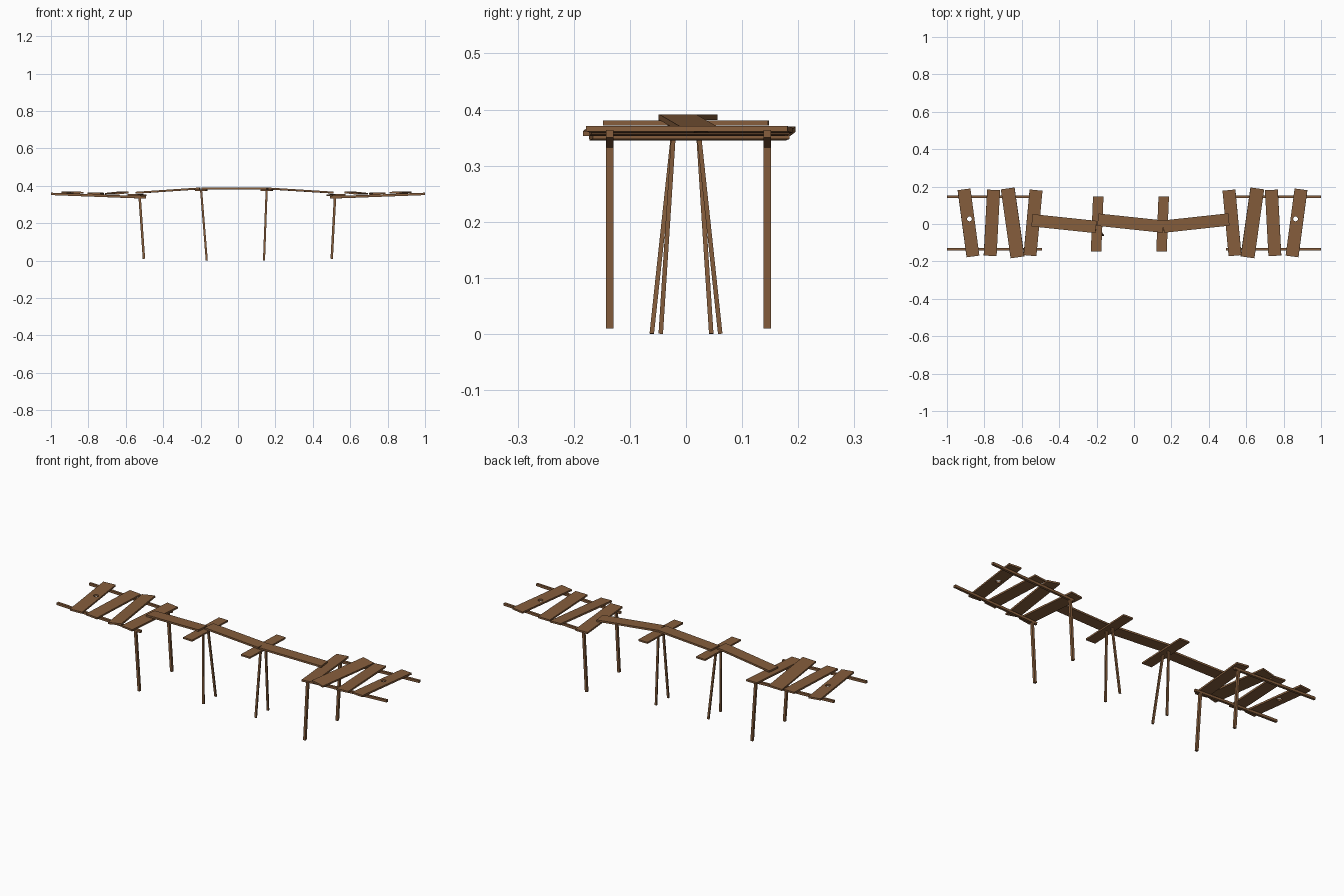
import bpy, bmesh, math
from mathutils import Matrix, Vector

if "Cube" in bpy.data.objects:
    bpy.data.objects.remove(bpy.data.objects["Cube"])

wood = bpy.data.materials.new("brown wood")
wood.diffuse_color = (0.235, 0.11, 0.045, 1)
wood.use_nodes = True
wood.node_tree.nodes["Principled BSDF"].inputs["Base Color"].default_value = wood.diffuse_color


def box(name, size, matrix):
    """Box of the given size placed by a matrix."""
    bm = bmesh.new()
    bmesh.ops.create_cube(bm, size=1, matrix=matrix @ Matrix.Diagonal((*size, 1)))
    me = bpy.data.meshes.new(name)
    bm.to_mesh(me)
    bm.free()
    me.materials.append(wood)
    ob = bpy.data.objects.new(name, me)
    bpy.context.collection.objects.link(ob)
    return ob


def beam(name, a, b, width, thick, up=(0, 0, 1)):
    """Box whose centre line runs from a to b."""
    a, b = Vector(a), Vector(b)
    x = (b - a).normalized()
    y = Vector(up).cross(x).normalized()
    rot = Matrix((x, y, x.cross(y))).transposed().to_4x4()
    return box(name, ((b - a).length, width, thick), Matrix.Translation((a + b) / 2) @ rot)


def cut_hole(ob, x, y, r):
    """Round hole straight through a plank."""
    bpy.ops.mesh.primitive_cylinder_add(vertices=12, radius=r, depth=0.2, location=(x, y, 0.365))
    cutter = bpy.context.object
    cutter.name = "hole_cutter"
    cutter.data.materials.append(wood)
    cutter.hide_render = True
    cutter.hide_set(True)
    mod = ob.modifiers.new("hole", 'BOOLEAN')
    mod.operation = 'DIFFERENCE'
    mod.solver = 'EXACT'
    mod.object = cutter


# Landing planks: x, z, width, length, turn, pitch (degrees, for the right end)
PLANKS = [(0.877, 0.3645, 0.069, 0.362, -7.6, -2.2),
          (0.752, 0.3595, 0.069, 0.353, 3.0, -2.2),
          (0.641, 0.3610, 0.074, 0.372, -8.1, 6.0),
          (0.532, 0.3510, 0.069, 0.352, 5.3, -2.2)]
for s, side in ((-1, "left"), (1, "right")):
    for i, (x, z, w, l, turn, pitch) in enumerate(PLANKS):
        m = (Matrix.Translation((s * x - 0.008, 0.006, z))
             @ Matrix.Rotation(math.radians(s * turn), 4, 'Z')
             @ Matrix.Rotation(math.radians(s * pitch), 4, 'Y'))
        plank = box(f"{side}_landing_plank_{i + 1}", (w, l, 0.0095), m)
        if i == 0:
            cut_hole(plank, s * 0.872 - 0.008, 0.027, 0.013)
    # Landing rails and the posts at their inner ends
    for y, end, inner in ((-0.136, "front", 0.492), (0.145, "back", 0.50)):
        beam(f"{side}_{end}_rail", (s, y, 0.357), (s * inner, y, 0.338), 0.013, 0.013)
        top = -0.526 if s < 0 else 0.519
        foot = -0.503 if s < 0 else 0.501
        beam(f"{side}_{end}_post", (foot, y, 0.01), (top, y, 0.343), 0.013, 0.013, (1, 0, 0))

# Middle supports: crosspiece on two splayed legs
for side, x, foot, feet in (("left", -0.197, -0.167, (-0.061, 0.045)),
                            ("right", 0.153, 0.139, (-0.045, 0.061))):
    m = Matrix.Translation((x, 0, 0.376)) @ Matrix.Rotation(math.radians(-2.3), 4, 'Z')
    box(f"{side}_crosspiece", (0.056, 0.294, 0.009), m)
    for y, end in zip(feet, ("front", "back")):
        beam(f"{side}_{end}_leg", (foot, y, 0.0005),
             (x, math.copysign(0.021, y), 0.374), 0.008, 0.011, (1, 0, 0))

# Walkway planks
for name, a, b in (("left", (-0.545, 0.020, 0.363), (-0.203, -0.016, 0.386)),
                   ("middle", (-0.193, 0.023, 0.386), (0.157, -0.014, 0.386)),
                   ("right", (0.157, -0.014, 0.386), (0.507, 0.024, 0.364))):
    beam(f"{name}_walkway_plank", a, b, 0.066, 0.010)
